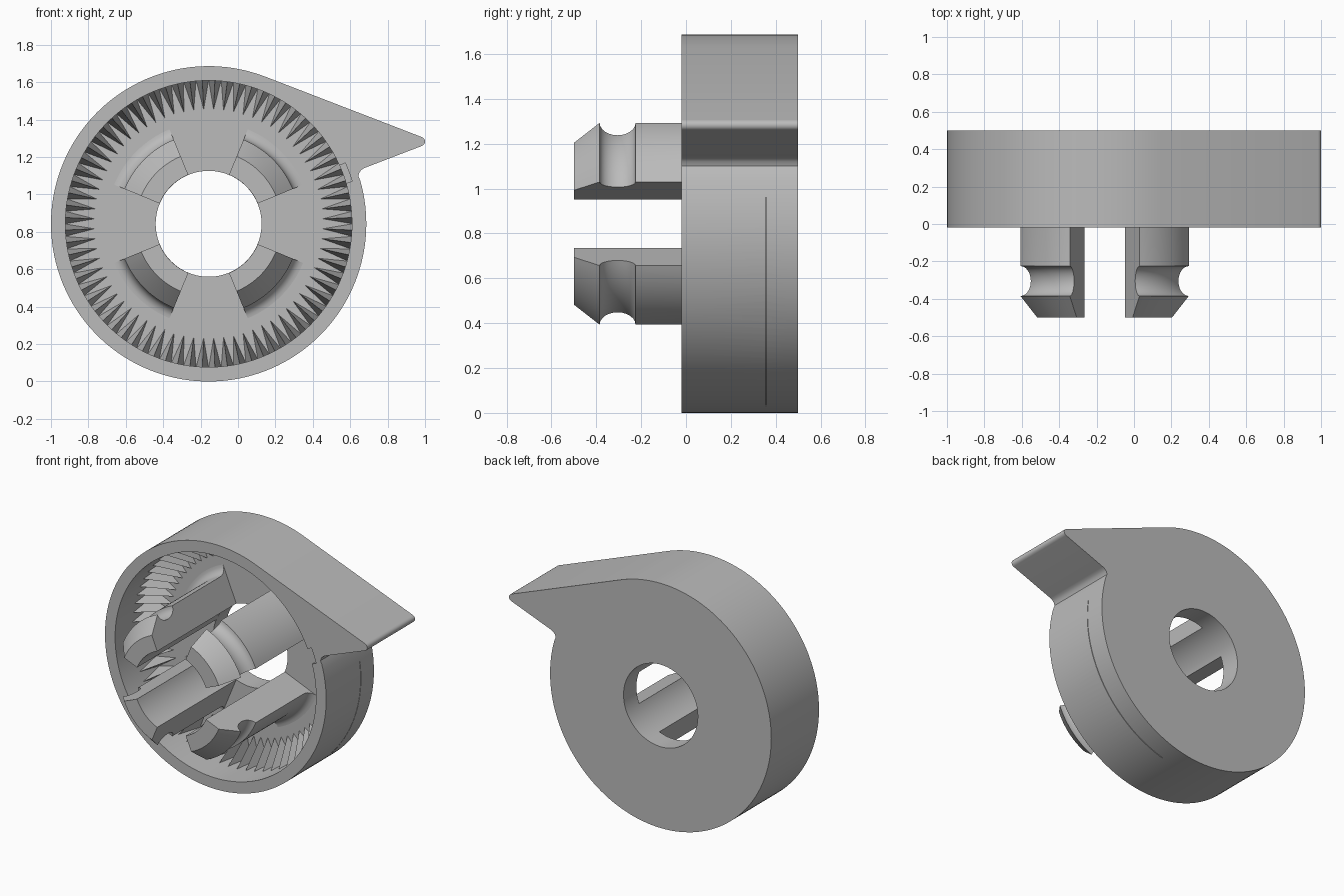
import bpy, bmesh, math
from mathutils import Vector

if "Cube" in bpy.data.objects:
    bpy.data.objects.remove(bpy.data.objects["Cube"])

CX, CZ = -0.157, 0.843           # dial axis, running along y
R_OUT, R_IN, R_HOLE, R_TIP = 0.843, 0.766, 0.283, 0.61
FRONT, FLOOR, BACK = -0.02, 0.36, 0.5

grey = bpy.data.materials.new("plain grey")
grey.use_nodes = True
colour = (0.5, 0.5, 0.5, 1)
grey.diffuse_color = colour
grey.node_tree.nodes["Principled BSDF"].inputs["Base Color"].default_value = colour


def polar(r, deg, y):
    a = math.radians(deg)
    return Vector((CX + r * math.cos(a), y, CZ + r * math.sin(a)))


def finish(bm, name):
    bmesh.ops.recalc_face_normals(bm, faces=bm.faces)
    mesh = bpy.data.meshes.new(name)
    bm.to_mesh(mesh)
    bm.free()
    mesh.materials.append(grey)
    ob = bpy.data.objects.new(name, mesh)
    bpy.context.collection.objects.link(ob)
    return ob


def smooth(ob, deg=30):
    bpy.ops.object.select_all(action="DESELECT")
    ob.select_set(True)
    bpy.context.view_layer.objects.active = ob
    bpy.ops.object.shade_smooth_by_angle(angle=math.radians(deg))


def extrude(points, y0, y1, name):
    """Solid from an outline in x and z."""
    bm = bmesh.new()
    face = bm.faces.new([bm.verts.new((x, y0, z)) for x, z in points])
    new = bmesh.ops.extrude_face_region(bm, geom=[face])["geom"]
    bmesh.ops.translate(bm, vec=(0, y1 - y0, 0),
                        verts=[v for v in new if isinstance(v, bmesh.types.BMVert)])
    return finish(bm, name)


def sector(profile, a0, a1, steps, name):
    """Sweep a closed (radius, y) profile around the axis between two angles."""
    bm = bmesh.new()
    rows = [[bm.verts.new(polar(r, a0 + (a1 - a0) * i / steps, y)) for r, y in profile]
            for i in range(steps + 1)]
    n = len(profile)
    for p, q in zip(rows, rows[1:]):
        for k in range(n):
            bm.faces.new((p[k], p[(k + 1) % n], q[(k + 1) % n], q[k]))
    bm.faces.new(rows[0])
    bm.faces.new(rows[-1])
    return finish(bm, name)


def disc(r, y0, y1, name, n=144):
    pts = [polar(r, 360 * i / n, 0) for i in range(n)]
    return extrude([(p.x, p.z) for p in pts], y0, y1, name)


def cut(ob, cutter):
    cutter.hide_render = True
    mod = ob.modifiers.new("cut", "BOOLEAN")
    mod.operation, mod.solver, mod.object = "DIFFERENCE", "EXACT", cutter
    bpy.context.view_layer.objects.active = ob
    bpy.ops.object.modifier_apply(modifier=mod.name)
    bpy.data.objects.remove(cutter)


# Round housing with a tapering pointer, rounded at its end
arc = [polar(R_OUT, 69 + (376 - 69) * i / 130, 0) for i in range(131)]
outline = [(p.x, p.z) for p in arc]
outline += [(0.643, 1.10), (0.65, 1.12), (0.663, 1.134), (0.68, 1.143)]
for i in range(7):
    a = math.radians(-70 + 140 * i / 6)
    outline.append((0.975 + 0.025 * math.cos(a), 1.283 + 0.025 * math.sin(a)))
housing = extrude(outline, FRONT, BACK, "housing")

# Open front recess, central bore, small notch and fine seam in the wall
cut(housing, disc(R_IN, FRONT - 0.1, FLOOR, "recess_cutter"))
cut(housing, disc(R_HOLE, FRONT - 0.1, BACK + 0.1, "bore_cutter"))
cut(housing, sector([(0.74, -0.1), (0.8, -0.1), (0.8, 0.1), (0.74, 0.1)],
                    16.5, 24, 4, "notch_cutter"))
cut(housing, sector([(0.835, 0.355), (0.87, 0.355), (0.87, 0.359), (0.835, 0.359)],
                    -75, 8, 36, "seam_cutter"))
smooth(housing)

# Ring of ratchet teeth sloping from the wall down to the floor
bm = bmesh.new()
COUNT = 72
for i in range(COUNT):
    mid, half = 360 * (i + 0.5) / COUNT, 180 / COUNT
    wall = R_IN + 0.003
    left, right, top, tip = [bm.verts.new(p) for p in (
        polar(wall, mid - half, FLOOR + 0.002), polar(wall, mid + half, FLOOR + 0.002),
        polar(wall, mid, FLOOR - 0.2), polar(R_TIP, mid, FLOOR + 0.002))]
    for tri in ((left, right, top), (left, top, tip), (right, tip, top), (left, tip, right)):
        bm.faces.new(tri)
finish(bm, "ratchet_teeth")

# Four snap prongs: bevelled tip, rounded groove and a fillet at the root
PRONG, GROOVE_Y, GROOVE_W, GROOVE_D, FILLET = 0.487, -0.305, 0.08, 0.06, 0.06
profile = [(R_HOLE + 0.001, FLOOR + 0.005), (R_HOLE + 0.001, -0.5), (0.39, -0.5)]
for i in range(13):
    a = math.pi * i / 12
    profile.append((PRONG - GROOVE_D * math.sin(a), GROOVE_Y - GROOVE_W * math.cos(a)))
for i in range(7):
    a = math.pi / 2 * i / 6
    profile.append((PRONG + FILLET * (1 - math.cos(a)), FLOOR - FILLET * (1 - math.sin(a))))
profile.append((PRONG + FILLET, FLOOR + 0.005))
for i, place in enumerate(("upper_left", "upper_right", "lower_right", "lower_left")):
    smooth(sector(profile, 22.5 + 90 * i, 67.5 + 90 * i, 16, place + "_prong"))
